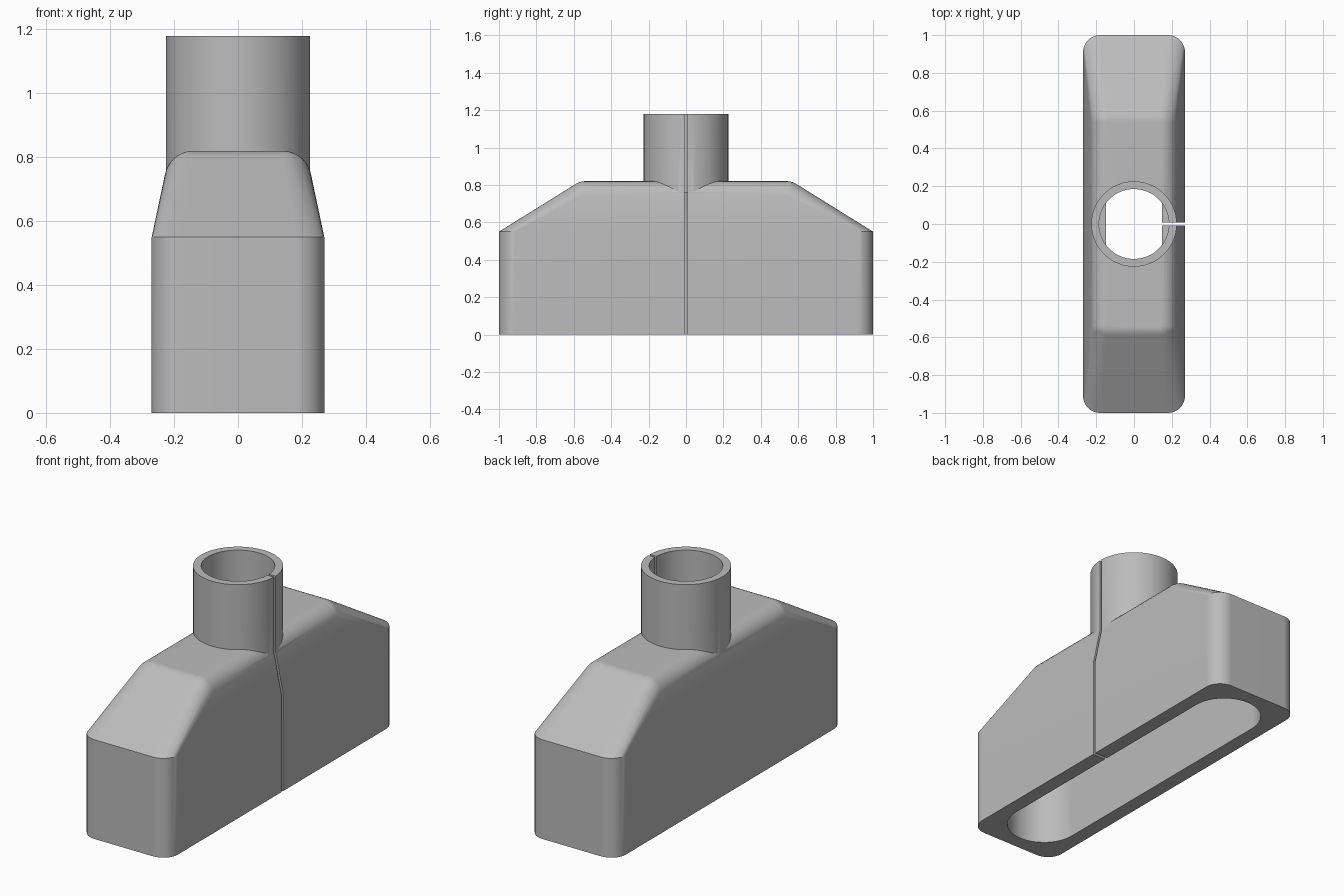
import bpy, bmesh, math
from mathutils import Vector

cube = bpy.data.objects.get("Cube")
if cube:
    bpy.data.objects.remove(cube, do_unlink=True)

# Main dimensions
HALF_W, HALF_L, SHOULDER = 0.27, 1.0, 0.55
CORNER = 0.09
TOP = 1.18

grey = bpy.data.materials.new("plain grey")
grey.use_nodes = True
COLOUR = (0.5, 0.5, 0.5, 1)
grey.diffuse_color = COLOUR
grey.node_tree.nodes["Principled BSDF"].inputs["Base Color"].default_value = COLOUR


def ring(x, y, z, r, n=32):
    """Points of a horizontal circle."""
    return [Vector((x + r * math.cos(math.tau * i / n),
                    y + r * math.sin(math.tau * i / n), z)) for i in range(n)]


def ball(x, y, z, r, rows=8):
    """Points of an upper half sphere."""
    pts = [Vector((x, y, z + r))]
    for i in range(rows):
        a = math.pi / 2 * i / rows
        pts += ring(x, y, z + r * math.sin(a), r * math.cos(a))
    return pts


def make_hull(name, points):
    """Convex solid around a cloud of points."""
    bm = bmesh.new()
    for p in points:
        bm.verts.new(p)
    bmesh.ops.remove_doubles(bm, verts=bm.verts, dist=0.0005)
    bmesh.ops.convex_hull(bm, input=bm.verts)
    bmesh.ops.delete(bm, geom=[v for v in bm.verts if not v.link_faces], context="VERTS")
    bmesh.ops.dissolve_limit(bm, angle_limit=0.01, verts=bm.verts, edges=bm.edges)
    bmesh.ops.recalc_face_normals(bm, faces=bm.faces)
    mesh = bpy.data.meshes.new(name)
    bm.to_mesh(mesh)
    bm.free()
    mesh.materials.append(grey)
    obj = bpy.data.objects.new(name, mesh)
    bpy.context.collection.objects.link(obj)
    return obj


def combine(target, other, operation):
    """Apply a boolean and discard the helper."""
    other.hide_render = True
    mod = target.modifiers.new("join", "BOOLEAN")
    mod.object, mod.operation, mod.solver = other, operation, "EXACT"
    bpy.context.view_layer.objects.active = target
    bpy.ops.object.modifier_apply(modifier=mod.name)
    bpy.data.objects.remove(other, do_unlink=True)


# Body: rounded box below, tapering to a soft-edged roof
points = []
for sx in (-1, 1):
    for sy in (-1, 1):
        for z in (0, SHOULDER):
            points += ring(sx * (HALF_W - CORNER), sy * (HALF_L - CORNER), z, CORNER)
        points += ball(sx * 0.14, sy * 0.54, 0.73, CORNER)
nozzle = make_hull("nozzle_body", points)

# Round pipe socket on the roof
pipe = make_hull("pipe_socket", ring(0, 0, 0.74, 0.226, 64) + ring(0, 0, TOP, 0.226, 64))
combine(nozzle, pipe, "UNION")

# Tapered cavity open at the bottom
points = []
for sy in (-1, 1):
    for z in (-0.1, SHOULDER):
        points += ring(0, sy * 0.73, z, 0.19, 48)
    points += ring(0, sy * 0.36, 0.77, 0.145, 48)
combine(nozzle, make_hull("cavity_cutter", points), "DIFFERENCE")

# Bore through the pipe into the cavity
bore = make_hull("bore_cutter", ring(0, 0, 0.76, 0.185, 64) + ring(0, 0, TOP + 0.1, 0.185, 64))
combine(nozzle, bore, "DIFFERENCE")

# Narrow slit down one side
slit = make_hull("slit_cutter", [Vector((x, y, z)) for x in (0.05, 0.4)
                                 for y in (-0.007, 0.007) for z in (-0.2, TOP + 0.2)])
combine(nozzle, slit, "DIFFERENCE")

# Smooth curves, crisp edges
bpy.ops.object.select_all(action="DESELECT")
nozzle.select_set(True)
bpy.context.view_layer.objects.active = nozzle
bpy.ops.object.shade_smooth_by_angle(angle=math.radians(25))
weighted = nozzle.modifiers.new("even_shading", "WEIGHTED_NORMAL")
weighted.keep_sharp = True
